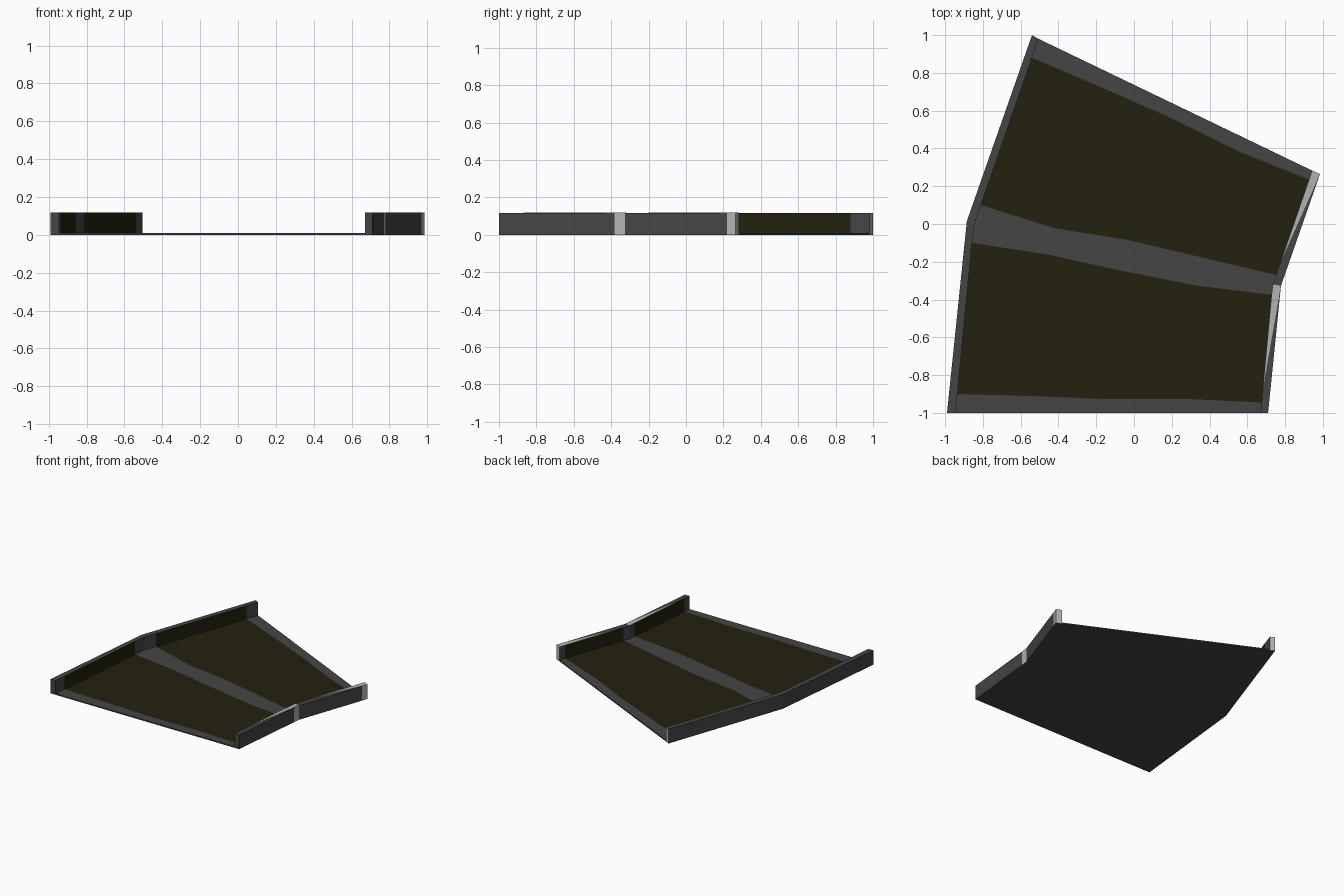
import bpy, bmesh
from mathutils import Vector

if "Cube" in bpy.data.objects:
    bpy.data.objects.remove(bpy.data.objects["Cube"])

FLOOR, TOP = 0.01, 0.117


def material(name, col):
    m = bpy.data.materials.new(name)
    m.diffuse_color = (*col, 1)
    m.use_nodes = True
    m.node_tree.nodes["Principled BSDF"].inputs["Base Color"].default_value = m.diffuse_color
    return m


MATS = [material("dark grey", (0.06, 0.06, 0.06)),
        material("dark olive", (0.017, 0.0155, 0.0045)),
        material("light grey", (0.45, 0.45, 0.45))]
GREY, OLIVE, LIGHT = 0, 1, 2


def finish(name, bm):
    me = bpy.data.meshes.new(name)
    bm.to_mesh(me)
    bm.free()
    for m in MATS:
        me.materials.append(m)
    ob = bpy.data.objects.new(name, me)
    bpy.context.collection.objects.link(ob)


# Inner wall lines, from front to back; the bend is at index 3
left_in = [(-.945, -1), (-.935, -.9), (-.858, -.1), (-.845, 0),
           (-.81, .1), (-.54, .88), (-.505, .98)]
right_in = [(.67, -1), (.675, -.945), (.728, -.375), (.735, -.32),
            (.752, -.27), (.927, .235), (.943, .283)]
# Outer wall lines: front, bend, back
left_out = [(-.99, -1), (-.885, .015), (-.54, 1)]
right_out = [(.71, -1), (.778, -.327), (.985, .265)]
BAND = [GREY, OLIVE, GREY, GREY, OLIVE, GREY]

# Waviness of each painted edge across the floor
wave = [[0, 0, 0], [0, -.005, .008], [.008, -.01, -.02], [0, 0, 0],
        [-.03, 0, 0], [.005, .005, -.015], [0, 0, 0]]

# Floor slab with painted bands
bm = bmesh.new()
rows = []
for l, r, w in zip(left_in, right_in, wave):
    offs = [0, *w, 0]
    pts = [Vector(l).lerp(Vector(r), i / 4) + Vector((0, offs[i])) for i in range(5)]
    rows.append([[bm.verts.new((p.x, p.y, z)) for p in pts] for z in (0, FLOOR)])
for j in range(6):
    a, b = rows[j], rows[j + 1]
    for i in range(4):
        bm.faces.new((a[1][i], a[1][i + 1], b[1][i + 1], b[1][i])).material_index = BAND[j]
        bm.faces.new((a[0][i], b[0][i], b[0][i + 1], a[0][i + 1]))
for row in (rows[0], rows[-1]):
    for i in range(4):
        bm.faces.new((row[0][i], row[0][i + 1], row[1][i + 1], row[1][i]))
bmesh.ops.recalc_face_normals(bm, faces=bm.faces)
finish("floor", bm)


def outer_points(inner, outer):
    res = []
    for k, p in enumerate(inner):
        s = 0 if k < 3 else 1
        y0, y1 = inner[s * 3][1], inner[s * 3 + 3][1]
        res.append(Vector(outer[s]).lerp(Vector(outer[s + 1]), (p[1] - y0) / (y1 - y0)))
    return res


def wall(name, inner, outer, light_posts):
    bm = bmesh.new()
    rings = []
    for p, q in zip(inner, outer_points(inner, outer)):
        rings.append([bm.verts.new((c[0], c[1], z))
                      for c, z in ((p, 0), (p, TOP), (q, TOP), (q, 0))])
    for j in range(6):
        a, b = rings[j], rings[j + 1]
        for k in range(4):
            f = bm.faces.new((a[k], a[(k + 1) % 4], b[(k + 1) % 4], b[k]))
            if k == 0:
                f.material_index = BAND[j]
            elif k == 2 and j in light_posts:
                f.material_index = LIGHT
    bm.faces.new(rings[0])
    bm.faces.new(rings[-1]).material_index = LIGHT
    bmesh.ops.recalc_face_normals(bm, faces=bm.faces)
    finish(name, bm)


wall("left_wall", left_in, left_out, ())
wall("right_wall", right_in, right_out, (2, 5))


# Light wedges on top of the right wall
def wedge(name, pts):
    bm = bmesh.new()
    f = bm.faces.new([bm.verts.new((x, y, TOP)) for x, y in pts])
    ext = bmesh.ops.extrude_face_region(bm, geom=[f])["geom"]
    for v in ext:
        if isinstance(v, bmesh.types.BMVert):
            v.co.z += 0.0015
    bmesh.ops.recalc_face_normals(bm, faces=bm.faces)
    for f in bm.faces:
        f.material_index = LIGHT
    finish(name, bm)


wedge("front_wedge", [right_in[3], right_out[1], (.683, -.87)])
wedge("back_wedge", [right_in[6], right_out[2], (.777, -.2)])
